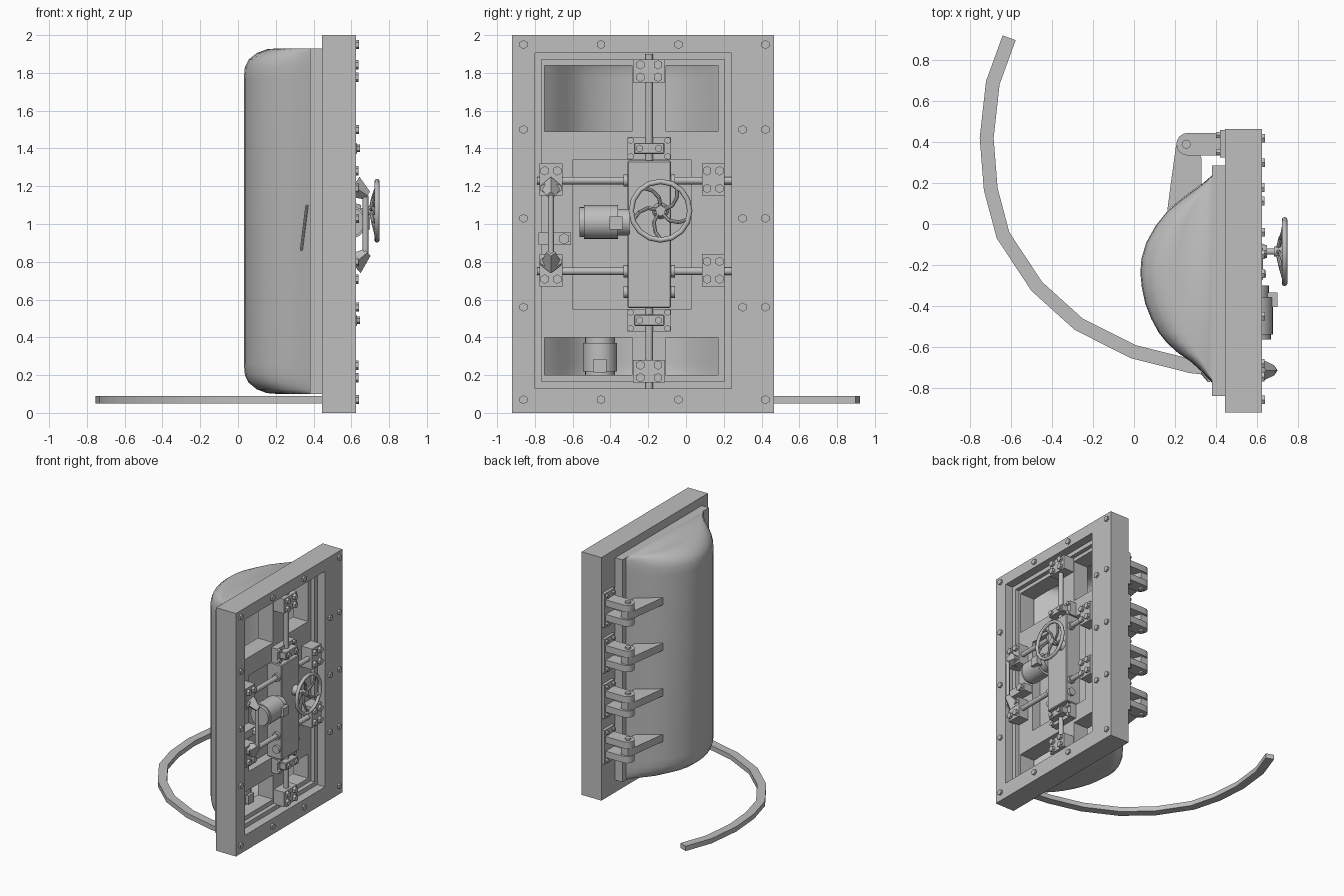
import bpy, bmesh, math
from mathutils import Vector

if "Cube" in bpy.data.objects:
    bpy.data.objects.remove(bpy.data.objects["Cube"])

steel = bpy.data.materials.new("grey steel")
steel.diffuse_color = (0.52, 0.52, 0.52, 1)
steel.use_nodes = True
steel.node_tree.nodes["Principled BSDF"].inputs["Base Color"].default_value = steel.diffuse_color


def finish(name, bm, smooth=None):
    bmesh.ops.recalc_face_normals(bm, faces=bm.faces[:])
    me = bpy.data.meshes.new(name)
    bm.to_mesh(me)
    bm.free()
    ob = bpy.data.objects.new(name, me)
    bpy.context.collection.objects.link(ob)
    me.materials.append(steel)
    if smooth:
        bpy.ops.object.select_all(action='DESELECT')
        bpy.context.view_layer.objects.active = ob
        ob.select_set(True)
        bpy.ops.object.shade_smooth_by_angle(angle=math.radians(smooth))
    return ob


def box(name, x0, x1, y0, y1, z0, z1, bevel=0):
    bm = bmesh.new()
    bmesh.ops.create_cube(bm, size=1)
    for v in bm.verts:
        v.co = ((x0 + x1) / 2 + v.co.x * (x1 - x0), (y0 + y1) / 2 + v.co.y * (y1 - y0),
                (z0 + z1) / 2 + v.co.z * (z1 - z0))
    if bevel:
        bmesh.ops.bevel(bm, geom=bm.edges[:], offset=bevel, segments=1, affect='EDGES')
    return finish(name, bm)


def rod(name, p, q, r, n=16, r2=None):
    p, q = Vector(p), Vector(q)
    bm = bmesh.new()
    bmesh.ops.create_cone(bm, cap_ends=True, segments=n, radius1=r, radius2=r if r2 is None else r2,
                          depth=(q - p).length)
    rot = (q - p).to_track_quat('Z', 'Y')
    for v in bm.verts:
        v.co = rot @ v.co + (p + q) / 2
    return finish(name, bm, 40 if n > 8 else None)


def slab(name, x0, x1, ys, zs, holes):
    """Upright sheet on a grid of y and z lines, with grid cells left open."""
    bm = bmesh.new()
    for i in range(len(ys) - 1):
        for j in range(len(zs) - 1):
            if (i, j) not in holes:
                bm.faces.new([bm.verts.new((x1, ys[a], zs[b])) for a, b in
                              ((i, j), (i + 1, j), (i + 1, j + 1), (i, j + 1))])
    bmesh.ops.remove_doubles(bm, verts=bm.verts[:], dist=1e-5)
    ext = bmesh.ops.extrude_face_region(bm, geom=bm.faces[:], use_keep_orig=True)
    for v in ext["geom"]:
        if isinstance(v, bmesh.types.BMVert):
            v.co.x = x0
    return finish(name, bm)


def prism(name, pts, z0, z1):
    bm = bmesh.new()
    rings = [[bm.verts.new((x, y, z)) for x, y in pts] for z in (z0, z1)]
    n = len(pts)
    bm.faces.new(rings[0])
    bm.faces.new(rings[1])
    for i in range(n):
        k = (i + 1) % n
        bm.faces.new((rings[0][i], rings[0][k], rings[1][k], rings[1][i]))
    return finish(name, bm, 35)


def bolt(x, y, z, r=0.024, h=0.02):
    rod("bolt", (x, y, z), (x + h, y, z), r, 6)


# Wall frame and its bolts
slab("wall_frame", 0.445, 0.625, [-0.92, -0.80, 0.24, 0.465], [0, 0.13, 1.905, 2], {(1, 1)})
for z in (0.07, 0.56, 1.03, 1.5, 1.95):
    for y in (-0.86, 0.42) + ((0.30,) if 0.1 < z < 1.9 else (-0.45, -0.04)):
        bolt(0.62, y, z)

# Door leaf: web with windows, backing plate, seal rim
ys = [-0.80, -0.75, -0.6, -0.285, -0.105, 0.03, 0.17, 0.24]
zs = [0.13, 0.2, 0.4, 0.55, 1.34, 1.49, 1.84, 1.905]
windows = {(i, j) for i in (1, 2, 4, 5) for j in (1, 5)}
slab("door_web", 0.44, 0.52, ys, zs, windows | {(i, 3) for i in (2, 3, 4)})
ys[0], ys[-1], zs[0], zs[-1] = -0.84, 0.285, 0.10, 1.93
slab("door_plate", 0.38, 0.445, ys, zs, windows)
slab("seal_rim", 0.51, 0.555, [-0.80, -0.765, 0.205, 0.24], [0.13, 0.165, 1.87, 1.905], {(1, 1)})

# Bulged door shell, lofted upwards
profile = [(0.39, -0.785), (0.335, -0.725), (0.28, -0.675), (0.215, -0.63), (0.16, -0.58), (0.12, -0.53),
           (0.085, -0.465), (0.055, -0.39), (0.038, -0.31), (0.031, -0.24), (0.036, -0.17), (0.06, -0.09),
           (0.105, -0.01), (0.165, 0.065), (0.24, 0.125), (0.32, 0.185), (0.39, 0.245)]
levels = [(0.10, 0.5), (0.105, 0.66), (0.125, 0.81), (0.16, 0.93), (0.2, 0.985), (0.26, 1)]
levels += [(2.03 - z, f) for z, f in reversed(levels)]
bm = bmesh.new()
rows = [[bm.verts.new((0.39 - (0.39 - x) * f, y, z)) for x, y in profile] for z, f in levels]
for a, b in zip(rows, rows[1:]):
    for i in range(len(profile) - 1):
        bm.faces.new((a[i], a[i + 1], b[i + 1], b[i]))
bm.faces.new(rows[0])
bm.faces.new(rows[-1])
finish("door_shell", bm, 45)
rod("shell_lever", (0.365, -0.765, 1.10), (0.335, -0.73, 0.86), 0.008, 8)

# Four hinges: wall plate, pair of lugs, pin and door arm
lug = [(0.43, 0.335), (0.43, 0.445)] + [(0.262 + 0.055 * math.cos(t), 0.39 + 0.055 * math.sin(t))
                                        for t in [math.pi * (0.5 + k / 8) for k in range(9)]]
arm = [(0.163, 0.068), (0.18, 0.2), (0.205, 0.38), (0.225, 0.43), (0.29, 0.43), (0.33, 0.32), (0.33, 0.195)]
for z in (0.44, 0.815, 1.19, 1.565):
    box("hinge_plate", 0.42, 0.45, 0.325, 0.46, z - 0.14, z + 0.14)
    for s in (-1, 1):
        prism("hinge_lug", lug, z + s * 0.06 - 0.027, z + s * 0.06 + 0.027)
        for y in (0.35, 0.435):
            rod("hinge_bolt", (0.40, y, z + s * 0.115), (0.425, y, z + s * 0.115), 0.016, 6)
    prism("hinge_arm", arm, z - 0.03, z + 0.03)
    rod("hinge_pin", (0.255, 0.39, z - 0.1), (0.255, 0.39, z + 0.1), 0.022)

# Locking bars and their guide blocks
CY = -0.195
for z in (0.75, 1.23):
    rod("locking_bar", (0.575, -0.79, z), (0.575, -0.30, z), 0.02)
    rod("locking_bar", (0.575, -0.09, z), (0.575, 0.24, z), 0.02)
for a, b in ((0.13, 0.56), (1.33, 1.9)):
    rod("locking_bar", (0.575, CY, a), (0.575, CY, b), 0.02)
guides = [(CY, 0.22, 0.085, 0.06), (CY, 1.81, 0.085, 0.06)]
guides += [(y, z, 0.06, 0.085) for y in (-0.715, 0.145) for z in (0.755, 1.235)]
for y, z, w, h in guides:
    box("guide_block", 0.52, 0.615, y - w, y + w, z - h, z + h)
    for sy in (-1, 1):
        for sz in (-1, 1):
            bolt(0.612, y + sy * w * 0.55, z + sz * h * 0.55, 0.025, 0.025)

# Central gear case with end clamps and side collars
box("gear_case", 0.48, 0.615, -0.31, -0.08, 0.555, 1.335, 0.006)
for z in (0.49, 1.40):
    box("clamp_base", 0.52, 0.575, -0.31, -0.08, z - 0.06, z + 0.06)
    box("clamp_block", 0.57, 0.63, -0.275, -0.115, z - 0.03, z + 0.03, 0.005)
    for s in (-1, 1):
        bolt(0.625, CY + s * 0.05, z, 0.02)
        for t in (-1, 1):
            bolt(0.573, CY + s * 0.098, z + t * 0.042, 0.018)
for z in (0.64, 0.75, 1.23):
    for y in (-0.32, -0.07):
        rod("bar_collar", (0.575, y - 0.012, z), (0.575, y + 0.012, z), 0.032, 12)

# Handwheel: faceted rim, swept spokes, hub, shaft
WY, WZ, WR = -0.135, 1.07, 0.155
bm = bmesh.new()
N, M = 16, 8
ring = [[bm.verts.new((0.736 + 0.014 * math.sin(v),
                       WY + (WR + 0.014 * math.cos(v)) * math.cos(u),
                       WZ + (WR + 0.014 * math.cos(v)) * math.sin(u)))
         for v in [2 * math.pi * j / M for j in range(M)]]
        for u in [2 * math.pi * i / N for i in range(N)]]
for i in range(N):
    for j in range(M):
        k, l = (i + 1) % N, (j + 1) % M
        bm.faces.new((ring[i][j], ring[k][j], ring[k][l], ring[i][l]))
finish("wheel_rim", bm, 60)
for s in range(5):
    a = 2 * math.pi * s / 5 + 0.3
    pts = [(x, WY + r * math.cos(a + d), WZ + r * math.sin(a + d))
           for x, r, d in ((0.705, 0.02, 0), (0.715, 0.07, 0.12), (0.728, 0.115, 0.4), (0.736, 0.15, 0.65))]
    for p, q in zip(pts, pts[1:]):
        rod("wheel_spoke", p, q, 0.01, 8)
rod("wheel_hub", (0.685, WY, WZ), (0.72, WY, WZ), 0.025)
rod("wheel_shaft", (0.6, WY, WZ), (0.70, WY, WZ), 0.015)
rod("shaft_seat", (0.61, WY, WZ), (0.65, WY, WZ), 0.045, 16, 0.03)

# Side motor, and lower motor set back behind its window
rod("side_motor", (0.59, -0.54, 1.01), (0.59, -0.36, 1.01), 0.09, 20)
rod("motor_cap", (0.59, -0.565, 1.01), (0.59, -0.54, 1.01), 0.08, 20)
rod("motor_neck", (0.59, -0.36, 1.01), (0.59, -0.30, 1.01), 0.07, 20)
box("motor_terminal", 0.62, 0.70, -0.405, -0.335, 0.97, 1.04)
rod("lower_motor", (0.33, -0.455, 0.22), (0.33, -0.455, 0.37), 0.09, 20)
rod("motor_cap", (0.33, -0.455, 0.195), (0.33, -0.455, 0.40), 0.08, 20)
box("motor_terminal", 0.36, 0.44, -0.49, -0.42, 0.215, 0.285)

# Vertical linkage beside the motor, on slanted stubs
rod("link_pipe", (0.675, -0.715, 0.84), (0.675, -0.715, 1.15), 0.015)
for z0, z1 in ((0.785, 0.85), (1.20, 1.15)):
    rod("link_mount", (0.61, -0.715, z0), (0.685, -0.715, z1), 0.06, 4, 0.025)
box("link_bracket", 0.52, 0.60, -0.78, -0.61, 0.89, 0.955)
bolt(0.60, -0.645, 0.922, 0.03, 0.025)

# Curved floor rail
path = [(0.46, -0.715), (0.28, -0.695), (0.0, -0.625), (-0.27, -0.49), (-0.475, -0.305), (-0.64, -0.055),
        (-0.70, 0.17), (-0.72, 0.42), (-0.69, 0.69), (-0.61, 0.91)]
left, right = [], []
for i, p in enumerate(path):
    a, b = Vector(path[max(i - 1, 0)]), Vector(path[min(i + 1, len(path) - 1)])
    d = (b - a).normalized() * 0.034
    left.append((p[0] - d.y, p[1] + d.x))
    right.append((p[0] + d.y, p[1] - d.x))
prism("floor_rail", left + right[::-1], 0.05, 0.09)
